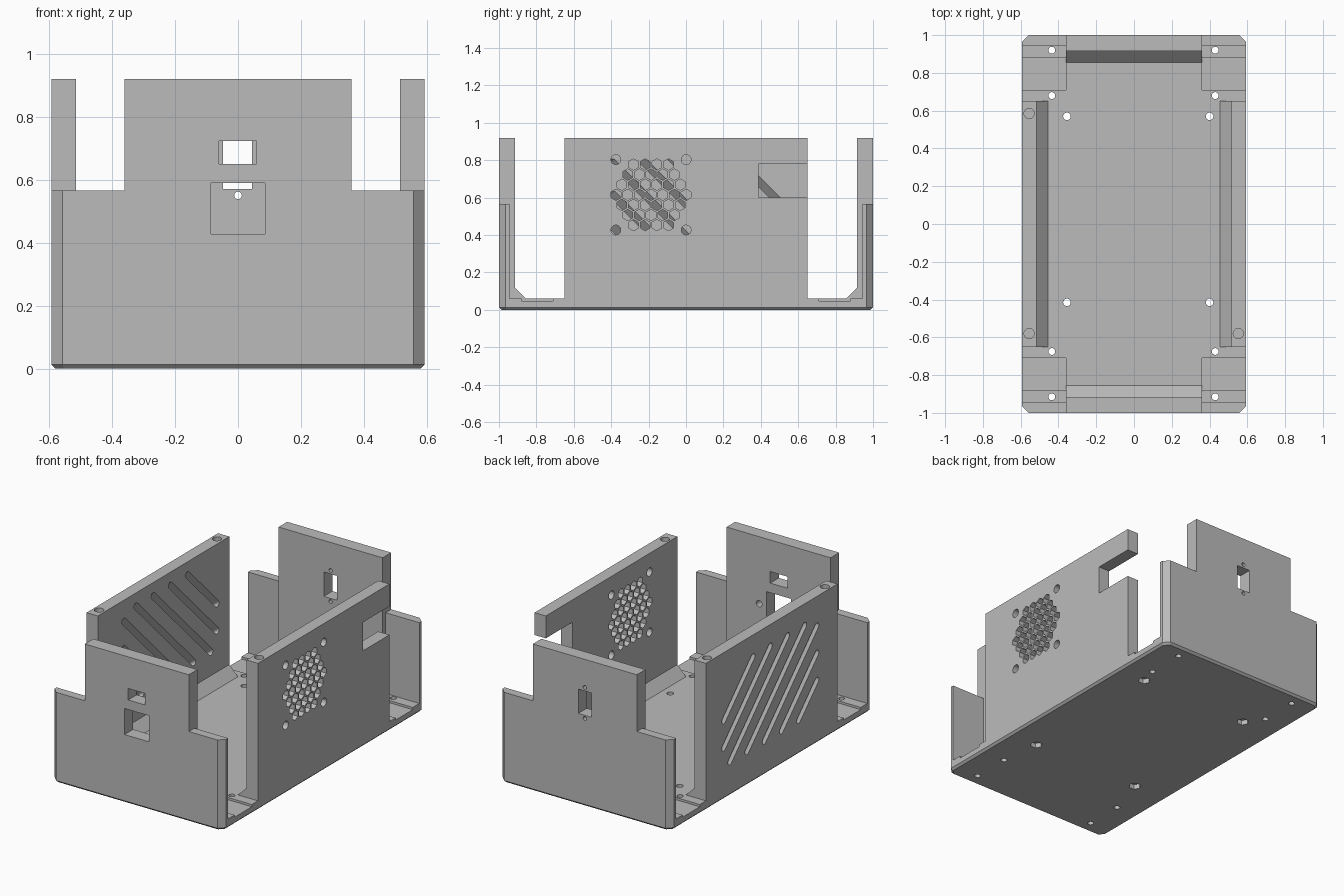
import bpy, bmesh, math

cube = bpy.data.objects.get("Cube")
if cube:
    bpy.data.objects.remove(cube, do_unlink=True)

# Overall sizes
W, L, H = 0.593, 1.0, 0.92
FLOOR, WING_H = 0.06, 0.565
INNER_X, INNER_Y, WING_Y = 0.515, 0.915, 0.945
CHAMFER, GUSSET = 0.035, 0.06
PANEL, SIDE = 0.36, 0.65

grey = bpy.data.materials.new("plain_grey")
grey.use_nodes = True
colour = (0.5, 0.5, 0.5, 1)
grey.diffuse_color = colour
grey.node_tree.nodes["Principled BSDF"].inputs["Base Color"].default_value = colour


def prism(bm, pts, axis, a, b, shift=0.0):
    """Extrude a 2D outline along an axis from a to b, optionally leaning."""
    def place(u, v, w):
        return {"x": (w, u, v), "y": (u, w, v), "z": (u, v, w)}[axis]
    low = [bm.verts.new(place(u, v, a)) for u, v in pts]
    high = [bm.verts.new(place(u + shift, v + shift, b)) for u, v in pts]
    faces = [bm.faces.new(low), bm.faces.new(high)]
    for i in range(len(pts)):
        j = (i + 1) % len(pts)
        faces.append(bm.faces.new((low[i], low[j], high[j], high[i])))
    bmesh.ops.recalc_face_normals(bm, faces=faces)


def rect(u0, u1, v0, v1):
    return [(u0, v0), (u1, v0), (u1, v1), (u0, v1)]


def ring(u, v, r, n=24, start=0.0):
    return [(u + r * math.cos(start + math.tau * i / n),
             v + r * math.sin(start + math.tau * i / n)) for i in range(n)]


def make(name, bm):
    mesh = bpy.data.meshes.new(name)
    bm.to_mesh(mesh)
    bm.free()
    mesh.materials.append(grey)
    obj = bpy.data.objects.new(name, mesh)
    bpy.context.scene.collection.objects.link(obj)
    return obj


def cut(obj, bm):
    """Subtract the cutter mesh and bake the result."""
    cutter = make("cutter", bm)
    cutter.hide_render = True
    mod = obj.modifiers.new("cut", "BOOLEAN")
    mod.operation, mod.solver, mod.object = "DIFFERENCE", "EXACT", cutter
    mod.use_self = True
    graph = bpy.context.evaluated_depsgraph_get()
    mesh = bpy.data.meshes.new_from_object(obj.evaluated_get(graph))
    obj.modifiers.clear()
    obj.data = mesh
    bpy.data.objects.remove(cutter, do_unlink=True)


# Floor plate with clipped corners and a bevelled underside
x, y, c = W, L, CHAMFER
outline = [(x - c, -y), (x, c - y), (x, y - c), (x - c, y),
           (c - x, y), (-x, y - c), (-x, c - y), (c - x, -y)]
bm = bmesh.new()
prism(bm, outline, "z", 0, FLOOR)
under = [e for e in bm.edges if all(v.co.z < 0.001 for v in e.verts)]
bmesh.ops.bevel(bm, geom=under, offset=0.013, segments=1, affect="EDGES")
floor = make("floor_plate", bm)

# Corner recesses, screw holes and nut traps in the floor
bm = bmesh.new()
for sx in (-1, 1):
    for sy in (-1, 1):
        us = sorted((sx * PANEL, sx * 0.7))
        vs = sorted((sy * 0.71, sy * 0.88))
        prism(bm, rect(*us, *vs), "z", 0.046, 0.1)
for hx in (-0.435, 0.43):
    for hy in (-0.915, -0.675, 0.68, 0.92):
        prism(bm, ring(hx, hy, 0.018), "z", -0.1, 0.1)
for hx in (-0.355, 0.4):
    for hy in (-0.415, 0.57):
        prism(bm, ring(hx, hy, 0.02), "z", -0.1, 0.1)
        prism(bm, ring(hx, hy, 0.036, 6), "z", -0.1, 0.03)
cut(floor, bm)


def end_panel(name, s):
    """Tall middle panel with a sloped foot."""
    bm = bmesh.new()
    prism(bm, [(s * L, FLOOR), (s * L, H), (s * INNER_Y, H),
               (s * INNER_Y, FLOOR + GUSSET),
               (s * (INNER_Y - GUSSET), FLOOR)], "x", -PANEL, PANEL)
    return make(name, bm)


# End panels, with a low wing on each side
front = end_panel("front_panel", -1)
back = end_panel("back_panel", 1)
for end, sy in (("front", -1), ("back", 1)):
    for hand, sx in (("right", -1), ("left", 1)):
        pts = [(PANEL, L), (W - CHAMFER, L), (W, L - CHAMFER),
               (W, WING_Y), (PANEL, WING_Y)]
        bm = bmesh.new()
        prism(bm, [(sx * u, sy * v) for u, v in pts], "z", FLOOR, WING_H)
        make(f"{end}_{hand}_wing", bm)

# Front openings and inner screw pits
bm = bmesh.new()
prism(bm, rect(-0.06, 0.058, 0.65, 0.722), "y", -1.1, -0.8)
prism(bm, rect(-0.085, 0.085, 0.427, 0.59), "y", -1.1, -0.8)
for px in (-0.135, 0.135):
    prism(bm, ring(px, 0.5, 0.02), "y", -0.96, -0.8)
cut(front, bm)

# Back slot with its two screw holes
bm = bmesh.new()
prism(bm, rect(-0.047, 0.045, 0.57, 0.722), "y", 0.8, 1.1)
for hz in (0.55, 0.745):
    prism(bm, ring(0, hz, 0.012), "y", 0.8, 1.1)
cut(back, bm)


def side_wall(name, s):
    bm = bmesh.new()
    prism(bm, [(s * W, FLOOR), (s * W, H), (s * INNER_X, H),
               (s * INNER_X, FLOOR + GUSSET),
               (s * (INNER_X - GUSSET), FLOOR)], "y", -SIDE, SIDE)
    return make(name, bm)


# Wall with the fan grille, cable notch and top screw pit
fan_wall = side_wall("fan_wall", 1)
bm = bmesh.new()
fy, fz, radius, pitch = -0.187, 0.615, 0.215, 0.0625
for row in range(-4, 5):
    for col in range(-4, 5):
        u = (col + 0.5 * (row % 2)) * pitch
        v = row * pitch * math.sqrt(3) / 2
        if math.hypot(u, v) > radius - 0.008:
            continue
        cell = []
        for a, b in ring(u, v, 0.03, 6, math.pi / 6):
            k = min(1, radius / math.hypot(a, b))
            cell.append((fy + a * k, fz + b * k))
        prism(bm, cell, "x", 0.4, 0.7)
for sy in (-1, 1):
    for sz in (-1, 1):
        prism(bm, ring(fy + sy * 0.188, fz + sz * 0.188, 0.026), "x", 0.4, 0.7)
prism(bm, rect(0.387, 0.75, 0.602, 0.78), "x", 0.4, 0.7)
prism(bm, ring(0.552, -0.58, 0.027), "z", 0.82, 1)
cut(fan_wall, bm)

# Wall with diagonal vent slots that lean downwards to the outside
vent_wall = side_wall("vent_wall", -1)
bm = bmesh.new()
for k in range(-3, 4):
    total = 0.43 + 0.17 * k
    y0, y1 = max(-0.46, total - 0.77), min(0.46, total - 0.2)
    upper = [(y0 + 0.02 * math.cos(t), total - y0 + 0.02 * math.sin(t))
             for t in [math.pi / 4 + math.pi * i / 8 for i in range(9)]]
    lower = [(y1 + 0.02 * math.cos(t), total - y1 + 0.02 * math.sin(t))
             for t in [math.pi * 5 / 4 + math.pi * i / 8 for i in range(9)]]
    prism(bm, upper + lower, "x", -0.613, -0.497, 0.08)
for hy in (-0.58, 0.585):
    prism(bm, ring(-0.555, hy, 0.027), "z", 0.82, 1)
cut(vent_wall, bm)
